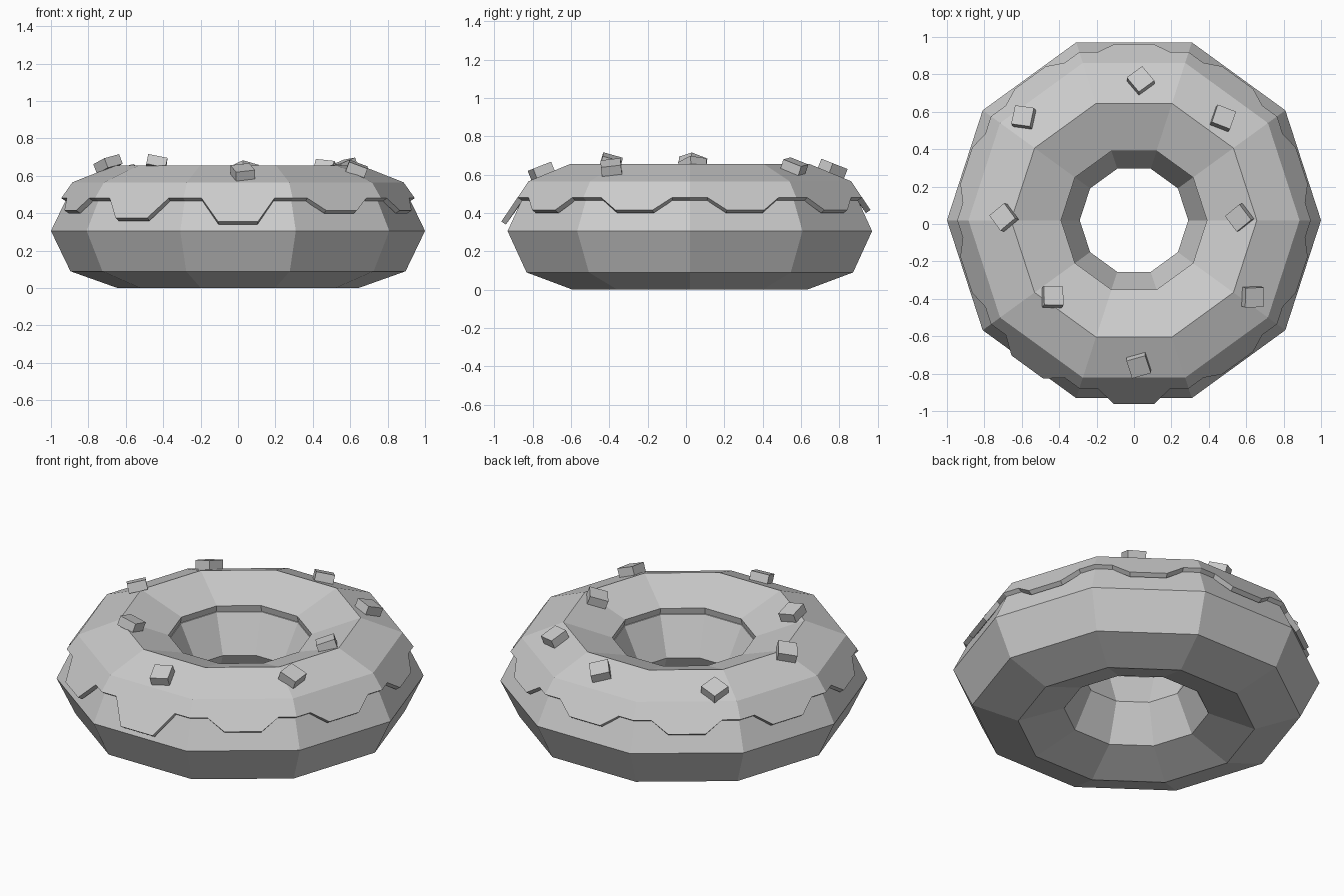
import bpy, bmesh
from math import sin, cos, pi, radians, hypot, atan2
from mathutils import Vector, Matrix

if "Cube" in bpy.data.objects:
    bpy.data.objects.remove(bpy.data.objects["Cube"])

CY = 0.02   # ring centre in y
SIDES = 10
SUB = 6     # icing cuts per side


def finish(name, bm):
    bmesh.ops.recalc_face_normals(bm, faces=bm.faces)
    me = bpy.data.meshes.new(name)
    bm.to_mesh(me)
    bm.free()
    ob = bpy.data.objects.new(name, me)
    bpy.context.collection.objects.link(ob)
    return ob


def skin(name, rings):
    """Closed ring of quads through a closed loop of point rings."""
    bm = bmesh.new()
    vs = [[bm.verts.new(p) for p in ring] for ring in rings]
    m, n = len(vs), len(vs[0])
    for i in range(m):
        for j in range(n):
            a, b = vs[i], vs[(i + 1) % m]
            k = (j + 1) % n
            bm.faces.new((a[j], a[k], b[k], b[j]))
    return finish(name, bm)


def corner(i):
    a = 2 * pi * i / SIDES
    return Vector((cos(a), sin(a), 0))


def deca(k):
    """Unit point on the decagon outline, cut into SUB pieces per side."""
    i, s = divmod(k, SUB)
    return corner(i).lerp(corner(i + 1), s / SUB)


def place(u, r, z):
    return Vector((u.x * r, u.y * r + CY, z))


# dough: ten-sided ring with an octagonal section
dough = []
for j in range(8):
    a = j * pi / 4
    r, z = 0.645 + 0.355 * cos(a), 0.305 + 0.305 * sin(a)
    dough.append([place(corner(i), r, z) for i in range(SIDES)])
skin("dough_ring", dough)

# icing: shell over the top whose outer edge steps down into drips
drip_z = {7: 0.355, 6: 0.375, 8: 0.415, 5: 0.415}
N = SIDES * SUB


def flat_ring(r, z):
    return [place(deca(k), r, z) for k in range(N)]


def edge_ring(dr, dz):
    pts = []
    for k in range(N):
        side, s = divmod(k, SUB)
        z = drip_z.get(side, 0.415) if s in (2, 3, 4) else 0.48
        r = 0.885 + 0.71 * (0.565 - z)
        pts.append(place(deca(k), r + dr, z + dz))
    return pts


skin("icing", [
    flat_ring(0.398, 0.52), flat_ring(0.39, 0.56), flat_ring(0.657, 0.655),
    flat_ring(0.885, 0.565), edge_ring(0, 0), edge_ring(-0.025, -0.016),
    flat_ring(0.865, 0.53), flat_ring(0.65, 0.60)])

# sprinkles: small blocks lying on the slope (x, y, spin)
spots = [(0.035, 0.765, 38), (-0.59, 0.57, -10), (0.475, 0.565, -20),
         (-0.695, 0.035, 38), (0.565, 0.035, 38), (-0.435, -0.39, 0),
         (0.635, -0.39, 0), (0.025, -0.755, 17)]
for n, (x, y, spin) in enumerate(spots):
    step = 2 * pi / SIDES
    ang = atan2(y - CY, x)
    mid = (int((ang + 2 * pi) // step) + 0.5) * step
    r = hypot(x, y - CY) * cos(ang - mid) / cos(pi / SIDES)
    slope = -0.395 if r > 0.657 else 0.356
    top = 0.655 + slope * abs(r - 0.657) * (1 if r > 0.657 else -1)
    normal = Vector((-slope * cos(mid), -slope * sin(mid), 1)).normalized()
    tilt = Vector((0, 0, 1)).rotation_difference(normal).to_matrix().to_4x4()
    bm = bmesh.new()
    bmesh.ops.create_cube(bm, size=1)
    bm.transform(Matrix.Translation(Vector((x, y, top + 0.025))) @ tilt
                 @ Matrix.Rotation(radians(spin), 4, 'Z')
                 @ Matrix.Diagonal((0.105, 0.105, 0.055, 1)))
    finish(f"sprinkle_{n + 1}", bm)
